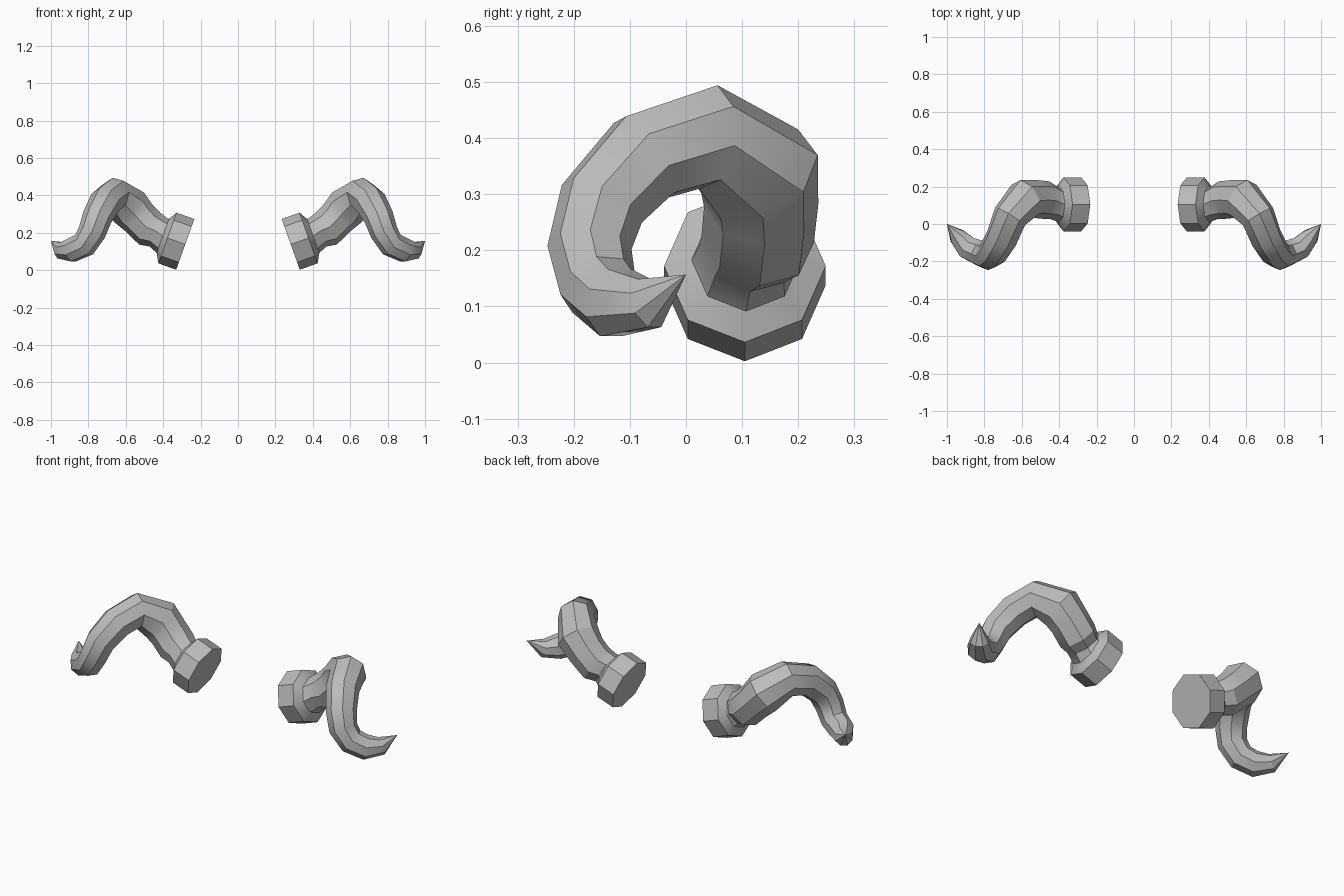
import bpy, bmesh, math
from mathutils import Vector

cube = bpy.data.objects.get("Cube")
if cube:
    bpy.data.objects.remove(cube, do_unlink=True)

SIDES = 8
TIP = Vector((1.0, 0.0, 0.157))

# Horn path: centre and radius of each ring, from the collar to the tip
RINGS = [
    ((0.282, 0.105, 0.138), 0.144),
    ((0.377, 0.105, 0.172), 0.144),
    ((0.402, 0.107, 0.183), 0.097),
    ((0.426, 0.112, 0.203), 0.089),
    ((0.472, 0.128, 0.222), 0.102),
    ((0.530, 0.134, 0.280), 0.102),
    ((0.582, 0.131, 0.336), 0.112),
    ((0.663, 0.040, 0.402), 0.094),
    ((0.708, -0.075, 0.365), 0.087),
    ((0.753, -0.150, 0.283), 0.080),
    ((0.780, -0.172, 0.205), 0.075),
    ((0.822, -0.157, 0.137), 0.070),
    ((0.890, -0.126, 0.107), 0.066),
    ((0.945, -0.065, 0.106), 0.048),
]

bone = bpy.data.materials.new("horn_grey")
bone.use_nodes = True
GREY = (0.5, 0.5, 0.5, 1.0)
bone.diffuse_color = GREY
bone.node_tree.nodes["Principled BSDF"].inputs["Base Color"].default_value = GREY


def ring_normals(points):
    """Tangent of the path at each ring; the collar rings stay parallel."""
    steps = [(b - a).normalized() for a, b in zip(points, points[1:])]
    normals = [steps[0]]
    normals += [(a + b).normalized() for a, b in zip(steps, steps[1:])]
    normals[1] = normals[2] = steps[0]
    return normals


def make_horn(name, side):
    bm = bmesh.new()
    centres = [Vector(c) for c, r in RINGS]
    normals = ring_normals(centres + [TIP])
    up = Vector((0, 0, 1))
    rings = []
    # Carry the ring frame along the path without twisting
    for i, (centre, (_, radius)) in enumerate(zip(centres, RINGS)):
        n = normals[i]
        if i:
            up = normals[i - 1].rotation_difference(n) @ up
        up = (up - n * up.dot(n)).normalized()
        across = n.cross(up)
        ring = []
        for k in range(SIDES):
            a = math.tau * k / SIDES
            p = centre + radius * (math.cos(a) * up + math.sin(a) * across)
            ring.append(bm.verts.new((p.x * side, p.y, p.z)))
        rings.append(ring)

    # Collar cap, side walls and pointed end
    bm.faces.new(rings[0])
    for low, high in zip(rings, rings[1:]):
        for k in range(SIDES):
            j = (k + 1) % SIDES
            bm.faces.new((low[k], low[j], high[j], high[k]))
    tip = bm.verts.new((TIP.x * side, TIP.y, TIP.z))
    for k in range(SIDES):
        bm.faces.new((rings[-1][k], rings[-1][(k + 1) % SIDES], tip))
    bmesh.ops.recalc_face_normals(bm, faces=bm.faces)

    mesh = bpy.data.meshes.new(name)
    bm.to_mesh(mesh)
    bm.free()
    mesh.materials.append(bone)
    horn = bpy.data.objects.new(name, mesh)
    bpy.context.collection.objects.link(horn)
    bpy.ops.object.select_all(action="DESELECT")
    horn.select_set(True)
    bpy.context.view_layer.objects.active = horn
    bpy.ops.object.shade_smooth_by_angle(angle=math.radians(30))


make_horn("left_horn", 1)
make_horn("right_horn", -1)
